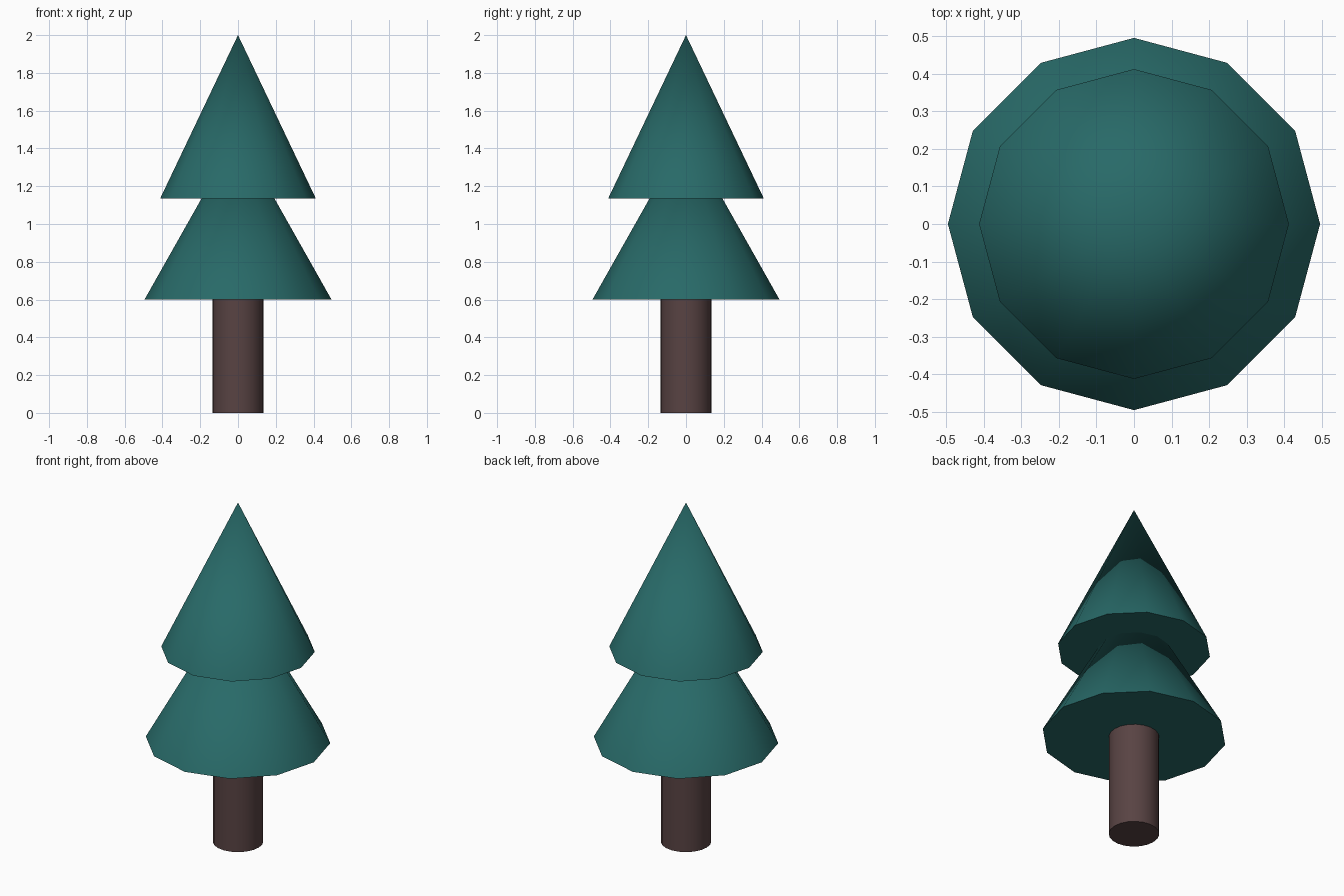
import bpy, math

if "Cube" in bpy.data.objects:
    bpy.data.objects.remove(bpy.data.objects["Cube"])


def material(name, color):
    m = bpy.data.materials.new(name)
    m.diffuse_color = (*color, 1)
    m.use_nodes = True
    m.node_tree.nodes["Principled BSDF"].inputs["Base Color"].default_value = m.diffuse_color
    return m


green = material("pine_green", (0.021, 0.143, 0.138))
brown = material("bark_brown", (0.098, 0.056, 0.056))


def tapered(name, sides, r_bottom, r_top, z0, z1, mat):
    """Upright cone or cylinder with smooth sides and a sharp flat base."""
    bpy.ops.mesh.primitive_cone_add(vertices=sides, radius1=r_bottom, radius2=r_top,
                                    depth=z1 - z0, location=(0, 0, (z0 + z1) / 2))
    ob = bpy.context.object
    ob.name = name
    ob.data.materials.append(mat)
    bpy.ops.object.shade_smooth_by_angle(angle=math.radians(40))
    return ob


# Round trunk, slightly sunk into the foliage
tapered("trunk", 20, 0.135, 0.135, 0.0, 0.65, brown)

# Two stacked foliage tiers with twelve sides
tapered("lower_foliage", 12, 0.495, 0.0, 0.60, 1.477, green)
tapered("upper_foliage", 12, 0.412, 0.0, 1.135, 2.0, green)
